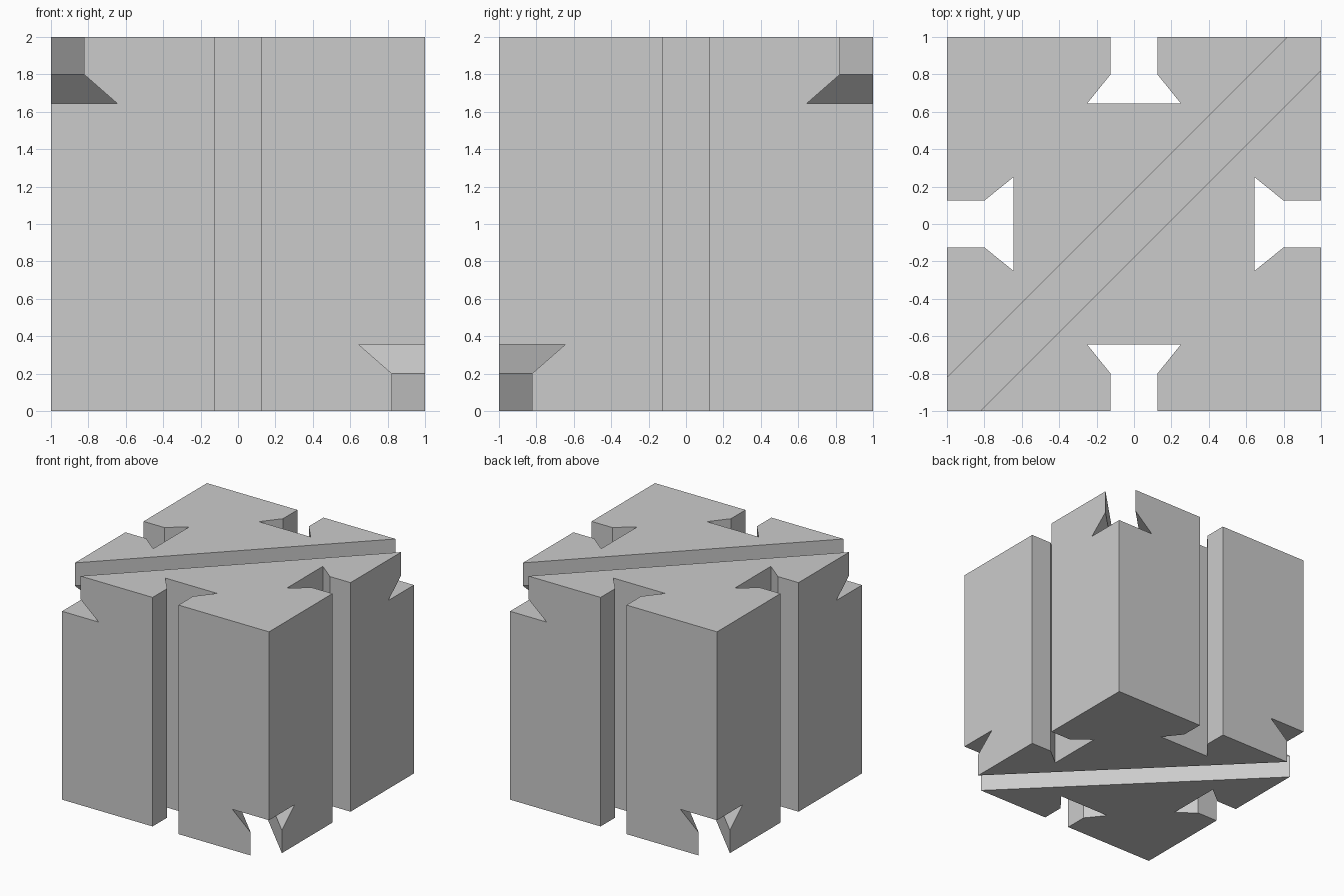
import bpy
import bmesh
from math import pi
from mathutils import Matrix

if "Cube" in bpy.data.objects:
    bpy.data.objects.remove(bpy.data.objects["Cube"])

T, R = Matrix.Translation, Matrix.Rotation

# Half of the keyhole slot section: (half width, height relative to the face)
HALF = [(0.125, 0.1), (0.125, -0.2), (0.25, -0.355)]
SECTION = HALF + [(-u, h) for u, h in reversed(HALF)]


def add_slot(bm, matrix, length):
    """Prism of the slot section along local y; local z points out of the face."""
    verts = [bm.verts.new(matrix @ T((u, -length / 2, h)).translation) for u, h in SECTION]
    face = bm.faces.new(verts)
    out = bmesh.ops.extrude_face_region(bm, geom=[face])
    moved = [g for g in out["geom"] if isinstance(g, bmesh.types.BMVert)]
    bmesh.ops.translate(bm, verts=moved, vec=matrix.to_3x3().col[1] * length)


# Solid block
bpy.ops.mesh.primitive_cube_add(size=2, location=(0, 0, 1))
block = bpy.context.object
block.name = "slotted_block"

bm = bmesh.new()
# Vertical slots in the four sides
for k in range(4):
    add_slot(bm, T((0, 0, 1)) @ R(k * pi / 2, 4, 'Z') @ T((0, -1, 0)) @ R(pi / 2, 4, 'X'), 2.2)
# Diagonal slots across top and bottom, at right angles to each other
add_slot(bm, T((0, 0, 2)) @ R(-pi / 4, 4, 'Z'), 4)
add_slot(bm, R(pi / 4, 4, 'Z') @ R(pi, 4, 'X'), 4)
bmesh.ops.recalc_face_normals(bm, faces=bm.faces)

mesh = bpy.data.meshes.new("slot_cutter")
bm.to_mesh(mesh)
bm.free()
cutter = bpy.data.objects.new("slot_cutter", mesh)
bpy.context.collection.objects.link(cutter)
cutter.hide_render = True
cutter.display_type = 'WIRE'

# Cut all slots out of the block
cut = block.modifiers.new("slots", 'BOOLEAN')
cut.operation = 'DIFFERENCE'
cut.solver = 'EXACT'
cut.object = cutter
bpy.context.view_layer.objects.active = block
bpy.ops.object.modifier_apply(modifier=cut.name)
bpy.data.objects.remove(cutter)
